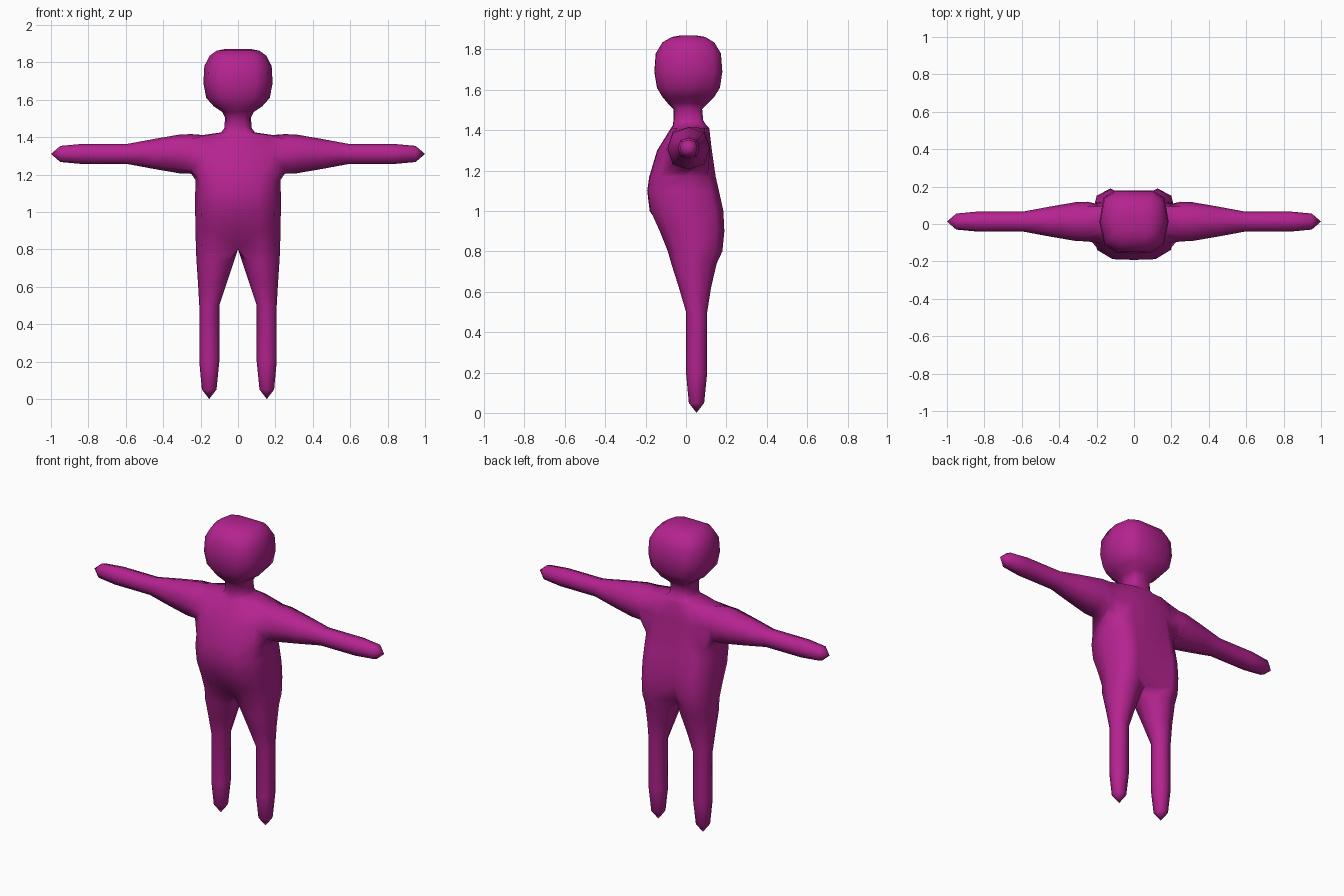
import bpy, bmesh

if "Cube" in bpy.data.objects:
    bpy.data.objects.remove(bpy.data.objects["Cube"])

magenta = bpy.data.materials.new("magenta")
magenta.diffuse_color = (0.46, 0.017, 0.28, 1)
magenta.use_nodes = True
magenta.node_tree.nodes["Principled BSDF"].inputs["Base Color"].default_value = magenta.diffuse_color

bm = bmesh.new()


def ring(points):
    return [bm.verts.new(p) for p in points]


def bridge(a, b, closed, skip=()):
    n = len(a)
    for i in range(n if closed else n - 1):
        if i not in skip:
            j = (i + 1) % n
            bm.faces.new((a[i], a[j], b[j], b[i]))


def limb(start, rings, tip):
    """Extend an eight-sided loop through rings and close it in a point."""
    for pts in rings:
        nxt = ring(pts)
        bridge(start, nxt, True)
        start = nxt
    end = bm.verts.new(tip)
    for i in range(8):
        bm.faces.new((start[i], start[(i + 1) % 8], end))


def section(z, w, front, back, centre_front, groove):
    """Half cross-section, from the front centre line to the back one."""
    mid = (front + back) / 2
    d = (back - front) / 2
    return ring([(0, centre_front, z), (.5 * w, front, z),
                 (.86 * w, mid - .72 * d, z), (w, mid, z),
                 (.88 * w, mid + .76 * d, z), (.55 * w, back, z), (0, groove, z)])


# Torso, neck and head: height, half width, front, back, front centre, spine
profile = [
    (.80, .225, -.09, .180, -.04, .10),
    (.90, .227, -.13, .190, -.115, .125),
    (1.00, .229, -.175, .185, -.18, .125),
    (1.10, .229, -.188, .163, -.192, .12),
    (1.17, .226, -.178, .147, -.182, .115),
    (1.30, .215, -.14, .128, -.143, .11),
    (1.41, .195, -.07, .115, -.075, .105),
    (1.425, .09, -.062, .10, -.065, .10),
    (1.45, .072, -.06, .085, -.062, .085),
    (1.505, .07, -.06, .08, -.062, .08),
    (1.535, .085, -.09, .11, -.092, .11),
    (1.565, .13, -.115, .14, -.117, .14),
    (1.61, .17, -.142, .168, -.144, .168),
    (1.69, .185, -.155, .18, -.157, .18),
    (1.78, .18, -.148, .173, -.15, .173),
    (1.835, .152, -.115, .14, -.117, .14),
    (1.862, .115, -.07, .095, -.07, .095),
    (1.87, .075, -.02, .045, -.02, .045),
]
rows = [section(*p) for p in profile]
for k in range(len(rows) - 1):
    # leave a hole in the side for the arm
    bridge(rows[k], rows[k + 1], False, skip=(2, 3) if k in (4, 5) else ())
bm.faces.new(rows[-1])

# Arm: grown from the side opening
OCT = [(-.75, -.75), (0, -1), (.75, -.75), (1, 0),
       (.75, .75), (0, 1), (-.75, .75), (-1, 0)]
lo, mi, hi = rows[4], rows[5], rows[6]
opening = [lo[2], lo[3], lo[4], mi[4], hi[4], hi[3], hi[2], mi[2]]
arm = [(.25, .106), (.31, .104), (.45, .08), (.59, .054), (.83, .054), (.95, .043)]
limb(opening,
     [[(x, .013 + r * a, 1.31 + r * b) for a, b in OCT] for x, r in arm],
     (1.0, .013, 1.31))

# Leg: grown from the lower torso loop, closed by a crotch point
crotch = bm.verts.new((0, .04, .80))
LEG = [(-.75, -.75), (0, -1), (.75, -.75), (1, 0),
       (.75, .75), (0, 1), (-.75, .75), (-1, 0)]
leg = [  # height, inner x, outer x, front, back
    (.74, .02, .222, -.073, .152), (.62, .06, .214, -.035, .124),
    (.50, .10, .207, .0, .105), (.20, .10, .207, .0, .105),
    (.05, .115, .193, .014, .09)]
limb(rows[0] + [crotch],
     [[((xi + xo) / 2 + (xo - xi) / 2 * a, (f + b) / 2 + (b - f) / 2 * c, z)
       for a, c in LEG] for z, xi, xo, f, b in leg],
     (.154, .052, 0))

bmesh.ops.recalc_face_normals(bm, faces=bm.faces)
for f in bm.faces:
    f.smooth = True
mesh = bpy.data.meshes.new("body")
bm.to_mesh(mesh)
bm.free()
mesh.materials.append(magenta)
body = bpy.data.objects.new("body", mesh)
bpy.context.collection.objects.link(body)

# Other half of the body
mirror = body.modifiers.new("mirror", 'MIRROR')
mirror.use_clip = True
mirror.merge_threshold = .001
